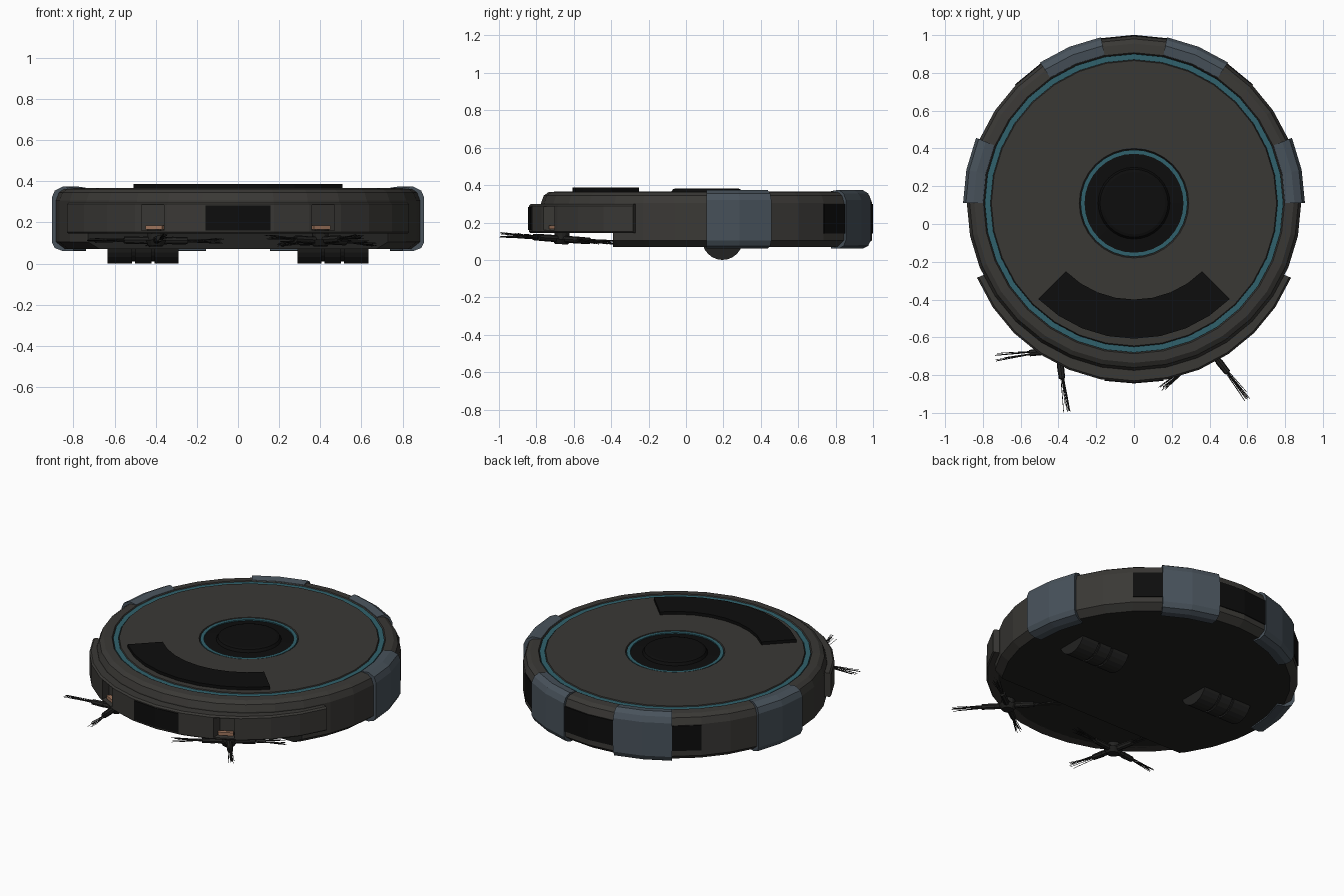
import bpy, bmesh, random
from math import radians, sin, cos, pi
from mathutils import Matrix, Vector

if "Cube" in bpy.data.objects:
    bpy.data.objects.remove(bpy.data.objects["Cube"])

random.seed(4)
CY = 0.11          # centre of the round body
STEP = 11.25       # one facet of the 32-sided body


def mat(name, c):
    m = bpy.data.materials.new(name)
    m.diffuse_color = (*c, 1)
    m.use_nodes = True
    m.node_tree.nodes["Principled BSDF"].inputs["Base Color"].default_value = m.diffuse_color
    return m


BODY = mat("charcoal", (.042, .040, .036))
BASE = mat("dark_base", (.016, .016, .015))
BLACK = mat("black_gloss", (.004, .004, .004))
BLUE = mat("slate_blue", (.065, .085, .105))
TEAL = mat("teal", (.03, .12, .15))
COPPER = mat("copper", (.35, .18, .11))


def finish(name, bm, m):
    bmesh.ops.remove_doubles(bm, verts=bm.verts, dist=1e-5)
    bmesh.ops.recalc_face_normals(bm, faces=bm.faces)
    me = bpy.data.meshes.new(name)
    bm.to_mesh(me)
    bm.free()
    ob = bpy.data.objects.new(name, me)
    bpy.context.collection.objects.link(ob)
    me.materials.append(m)
    return ob


def lathe(name, prof, m, a0=0, a1=360, n=32, cy=CY, closed=True):
    """Sweep an (r, z) profile around a vertical axis from angle a0 to a1."""
    bm = bmesh.new()
    full = a1 - a0 == 360
    rings = []
    for i in range(n if full else n + 1):
        a = radians(a0 + (a1 - a0) * i / n)
        rings.append([bm.verts.new((r * cos(a), cy + r * sin(a), z)) for r, z in prof])
    k = len(prof)
    for i in range(n):
        p, q = rings[i], rings[(i + 1) % len(rings)]
        for j in range(k if closed else k - 1):
            bm.faces.new((p[j], q[j], q[(j + 1) % k], p[(j + 1) % k]))
    if not full:
        bm.faces.new(rings[0])
        bm.faces.new(rings[-1])
    return finish(name, bm, m)


def slab(r0, r1, z0, z1):
    return [(r0, z0), (r1, z0), (r1, z1), (r0, z1)]


def box(name, loc, size, m, rz=0):
    bm = bmesh.new()
    bmesh.ops.create_cube(bm, size=1)
    M = Matrix.Translation(loc) @ Matrix.Rotation(rz, 4, 'Z') @ Matrix.Diagonal((*size, 1))
    bmesh.ops.transform(bm, matrix=M, verts=bm.verts)
    return finish(name, bm, m)


def cut(ob, cutter):
    mod = ob.modifiers.new("cut", 'BOOLEAN')
    mod.operation, mod.object, mod.solver = 'DIFFERENCE', cutter, 'EXACT'
    cutter.hide_render = True
    cutter.display_type = 'WIRE'


def rod(bm, p, q, r0, r1, seg=8):
    d = Vector(q) - Vector(p)
    M = Matrix.Translation((Vector(p) + Vector(q)) / 2) @ d.to_track_quat('Z', 'Y').to_matrix().to_4x4()
    bmesh.ops.create_cone(bm, cap_ends=True, segments=seg, radius1=r0, radius2=r1, depth=d.length, matrix=M)


# main body with ring groove and lens recess, undercut at the front
body = lathe("body", [(0, .07), (.84, .07), (.885, .105), (.885, .305), (.87, .345), (.845, .362),
                      (.797, .366), (.79, .352), (.76, .352), (.755, .367), (.29, .367),
                      (.284, .345), (0, .345)], BODY, closed=False)
body.data.materials.append(BASE)
for p in body.data.polygons:
    if p.center.z < .075:
        p.material_index = 1
cut(body, box("front_undercut_cutter", (0, -.89, .045), (2.2, 1.0, .2), BASE))

# top ring, lens and control panel
lathe("top_ring", slab(.76, .79, .345, .362), TEAL)
lathe("lens_ring", slab(.262, .283, .34, .365), TEAL)
lathe("lens", [(0, .34), (.264, .34), (.264, .358), (.19, .362), (.18, .378), (.165, .383), (0, .383)],
      BLACK, closed=False)
lathe("control_panel", slab(.51, .717, .36, .386), BLACK, 225, 315, 8)


# wrap-over side panels
def wrap(r):
    return [(.795, .355), (.80, .368), (.85, .375), (r - .015, .355), (r, .32), (r, .105),
            (r - .015, .075), (.85, .06), (.80, .062), (.80, .08)]


for s, side in ((1, "right"), (-1, "left")):
    def span(a, b):
        a, b = 90 - s * a, 90 - s * b
        return min(a, b), max(a, b)
    lathe(side + "_rear_panel", wrap(.896), BLUE, *span(STEP, 3 * STEP), 2)
    lathe(side + "_side_panel", wrap(.905), BLUE, *span(6 * STEP, 8 * STEP), 2)
    lathe(side + "_rear_window", slab(.86, .89, .14, .30), BLACK, *span(3 * STEP, 4 * STEP), 1)
lathe("rear_window", slab(.86, .891, .14, .30), BLACK, 90 - STEP, 90 + STEP, 2)

# front bumper with sensor window and two openings
bumper = lathe("bumper", [(.83, .145), (.893, .145), (.90, .152), (.90, .288), (.89, .298), (.83, .298)],
               BODY, 202.5, 337.5, 12, cy=.06)
lathe("front_window", slab(.87, .904, .16, .283), BLACK, 260, 280, 2, cy=.06)
for s, side in ((1, "right"), (-1, "left")):
    cut(bumper, box(side + "_opening_cutter", (s * .415, -.735, .222), (.11, .2, .125), BODY))
    lathe(side + "_opening_contact", slab(.85, .875, .165, .185), COPPER,
          270 + s * 28 - 3, 270 + s * 28 + 3, 2, cy=.06)

# drive wheels: three tread drums on an axle
for s, side in ((1, "right"), (-1, "left")):
    bm = bmesh.new()
    for x0, x1, r in ((.29, .405, .109), (.42, .50, .109), (.515, .635, .109), (.30, .62, .1)):
        rod(bm, (s * x0, .195, .109), (s * x1, .195, .109), r, r, 24)
    finish(side + "_wheel", bm, BASE)

# tilted side brushes: hub, four arms and bristle tufts
for x, rot, side in ((-.4, 7, "left"), (.4, 38, "right")):
    hub, tufts = bmesh.new(), bmesh.new()
    rod(hub, (0, 0, -.028), (0, 0, .0), .035, .055, 12)
    rod(hub, (0, 0, 0), (0, 0, .06), .04, .04, 12)
    for k in range(4):
        a = radians(rot + 90 * k)
        at = lambda r, da=0, z=0: (r * cos(a + da), r * sin(a + da), z)
        rod(hub, at(.02), at(.09), .02, .016)
        rod(hub, at(.08), at(.155), .019, .017)
        for i in range(12):
            t = random.uniform(-1, 1)
            rod(tufts, at(.14, t * .06, random.uniform(-.008, .008)),
                at(random.uniform(.29, .337), t * .07, random.uniform(-.014, .014)), .0022, .0015, 4)
    M = Matrix.Translation((x, -.665, .112)) @ Matrix.Rotation(radians(-4), 4, 'X')
    for bm, nm in ((hub, "_brush_hub"), (tufts, "_brush_bristles")):
        bmesh.ops.transform(bm, matrix=M, verts=bm.verts)
        finish(side + nm, bm, BASE)
